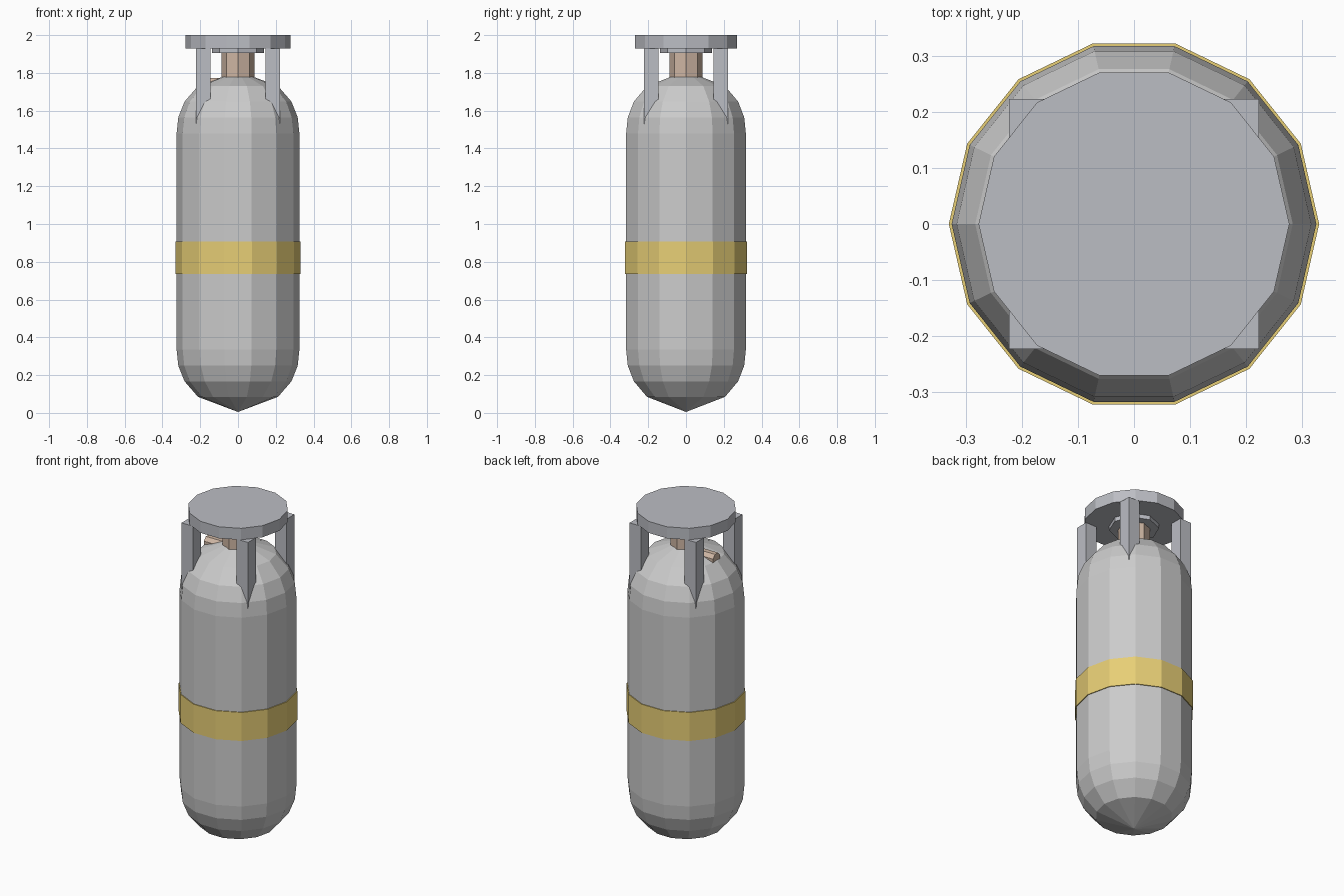
import bpy, bmesh, math
from mathutils import Matrix

if "Cube" in bpy.data.objects:
    bpy.data.objects.remove(bpy.data.objects["Cube"])


def material(name, rgb):
    m = bpy.data.materials.new(name)
    m.diffuse_color = (*rgb, 1)
    m.use_nodes = True
    m.node_tree.nodes["Principled BSDF"].inputs["Base Color"].default_value = m.diffuse_color
    return m


def finish(name, bm, mat=None):
    bmesh.ops.recalc_face_normals(bm, faces=bm.faces)
    me = bpy.data.meshes.new(name)
    bm.to_mesh(me)
    bm.free()
    ob = bpy.data.objects.new(name, me)
    bpy.context.collection.objects.link(ob)
    if mat:
        me.materials.append(mat)
    return ob


def lathe(name, profile, sides, mat=None):
    """Revolve (radius, z) points around z; ends are capped or closed to a tip."""
    bm = bmesh.new()
    rings = []
    for r, z in profile:
        n = sides if r > 0 else 1
        rings.append([bm.verts.new((r * math.cos(2 * math.pi * i / sides),
                                    r * math.sin(2 * math.pi * i / sides), z))
                      for i in range(n)])
    for a, b in zip(rings, rings[1:]):
        for i in range(sides):
            j = (i + 1) % sides
            quad = [a[i % len(a)], a[j % len(a)], b[j % len(b)], b[i % len(b)]]
            bm.faces.new(list(dict.fromkeys(quad)))
    for ring in (rings[0], rings[-1]):
        if len(ring) > 1:
            bm.faces.new(ring)
    return finish(name, bm, mat)


def cylinder(name, r, z0, z1, sides, mat=None):
    return lathe(name, [(r, z0), (r, z1)], sides, mat)


brass = material("brass", (0.62, 0.47, 0.37))
yellow = material("yellow", (0.8, 0.62, 0.18))
steel = material("painted_steel", (0.5, 0.51, 0.55))

# Tank body: the bottom dome is mirrored to make the top dome
dome = [(0, 0.005), (0.212, 0.085), (0.283, 0.167), (0.316, 0.25), (0.325, 0.335)]
lathe("tank_body", dome + [(r, 1.815 - z) for r, z in reversed(dome)], 14)

# Painted band
cylinder("band", 0.33, 0.735, 0.908, 14, yellow)

# Valve stem, handwheel and side outlet
cylinder("valve_stem", 0.087, 1.72, 1.905, 8, brass)
cylinder("valve_wheel", 0.138, 1.905, 1.93, 8, steel)
outlet = cylinder("valve_outlet", 0.038, 0.0, 0.205, 8, brass)
outlet.data.transform(Matrix.Translation((0, 0, 1.738))
                      @ Matrix.Rotation(-math.pi / 2, 4, 'Y')
                      @ Matrix.Rotation(math.pi / 8, 4, 'Z'))

# Guard disc on four square posts sunk into the shoulder
cylinder("guard_disc", 0.277, 1.93, 2.0, 14, steel)
for sx in (-1, 1):
    for sy in (-1, 1):
        bm = bmesh.new()
        bmesh.ops.create_cube(bm, size=1, matrix=Matrix.Translation(
            (0.184 * sx, 0.184 * sy, 1.715)) @ Matrix.Diagonal((0.077, 0.077, 0.43, 1)))
        finish("guard_post", bm, steel)
